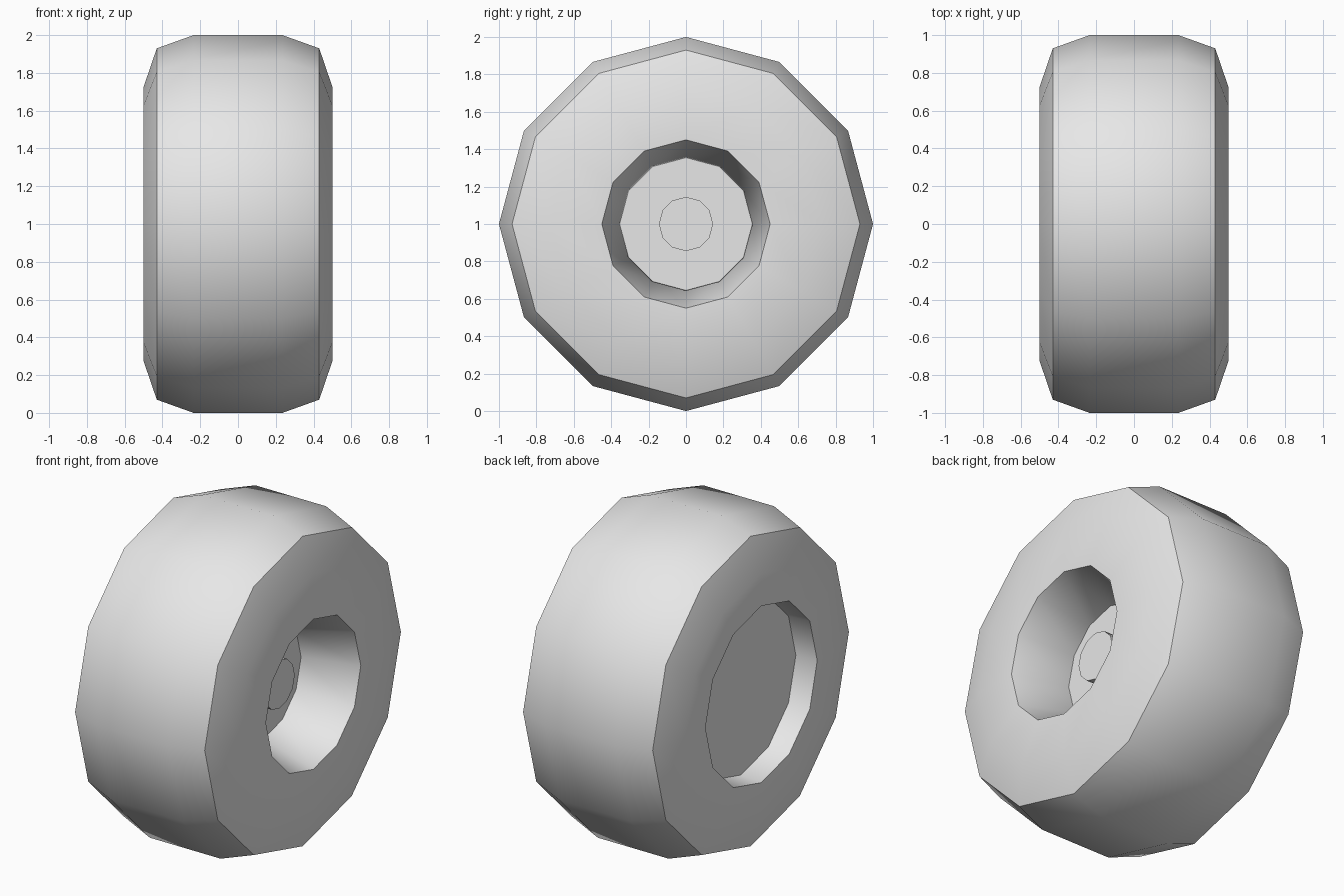
import bpy, bmesh
from math import cos, sin, pi, radians

cube = bpy.data.objects.get("Cube")
if cube:
    bpy.data.objects.remove(cube, do_unlink=True)

SIDES = 12

grey = bpy.data.materials.new("plain grey")
grey.use_nodes = True
grey.diffuse_color = (0.8, 0.8, 0.8, 1)
grey.node_tree.nodes["Principled BSDF"].inputs["Base Color"].default_value = grey.diffuse_color


def lathe(name, profile, closed=False, cap_end=False):
    """Spin (x, radius) points around the wheel axle; profiles run so faces point out."""
    bm = bmesh.new()
    rings = []
    for x, r in profile:
        rings.append([bm.verts.new((x, r * cos(2 * pi * i / SIDES), 1 + r * sin(2 * pi * i / SIDES)))
                      for i in range(SIDES)])
    pairs = list(zip(rings, rings[1:]))
    if closed:
        pairs.append((rings[-1], rings[0]))
    for a, b in pairs:
        for i in range(SIDES):
            j = (i + 1) % SIDES
            bm.faces.new((a[i], a[j], b[j], b[i]))
    if cap_end:
        bm.faces.new(rings[0])
        bm.faces.new(rings[-1])
    bmesh.ops.recalc_face_normals(bm, faces=bm.faces)
    mesh = bpy.data.meshes.new(name)
    bm.to_mesh(mesh)
    bm.free()
    mesh.materials.append(grey)
    obj = bpy.data.objects.new(name, mesh)
    bpy.context.collection.objects.link(obj)
    bpy.ops.object.select_all(action='DESELECT')
    obj.select_set(True)
    bpy.context.view_layer.objects.active = obj
    bpy.ops.object.shade_smooth_by_angle(angle=radians(35))
    return obj


# Tyre: rounded tread and shoulders, with a different well on each side
shoulder = [(0.235, 1.0), (0.43, 0.93), (0.5, 0.725)]
outer_well = [(0.5, 0.45), (0.17, 0.355)]
inner_well = [(-0.365, 0.52), (-0.5, 0.53)]
left_shoulder = [(-x, r) for x, r in reversed(shoulder)]
lathe("tyre", shoulder + outer_well + inner_well + left_shoulder, closed=True)

# Rim disc closing both wells
lathe("rim_disc", [(0.17, 0.355), (-0.365, 0.52)], cap_end=True)

# Raised hub in the deep well
lathe("hub", [(0.17, 0.145), (0.275, 0.145)], cap_end=True)
